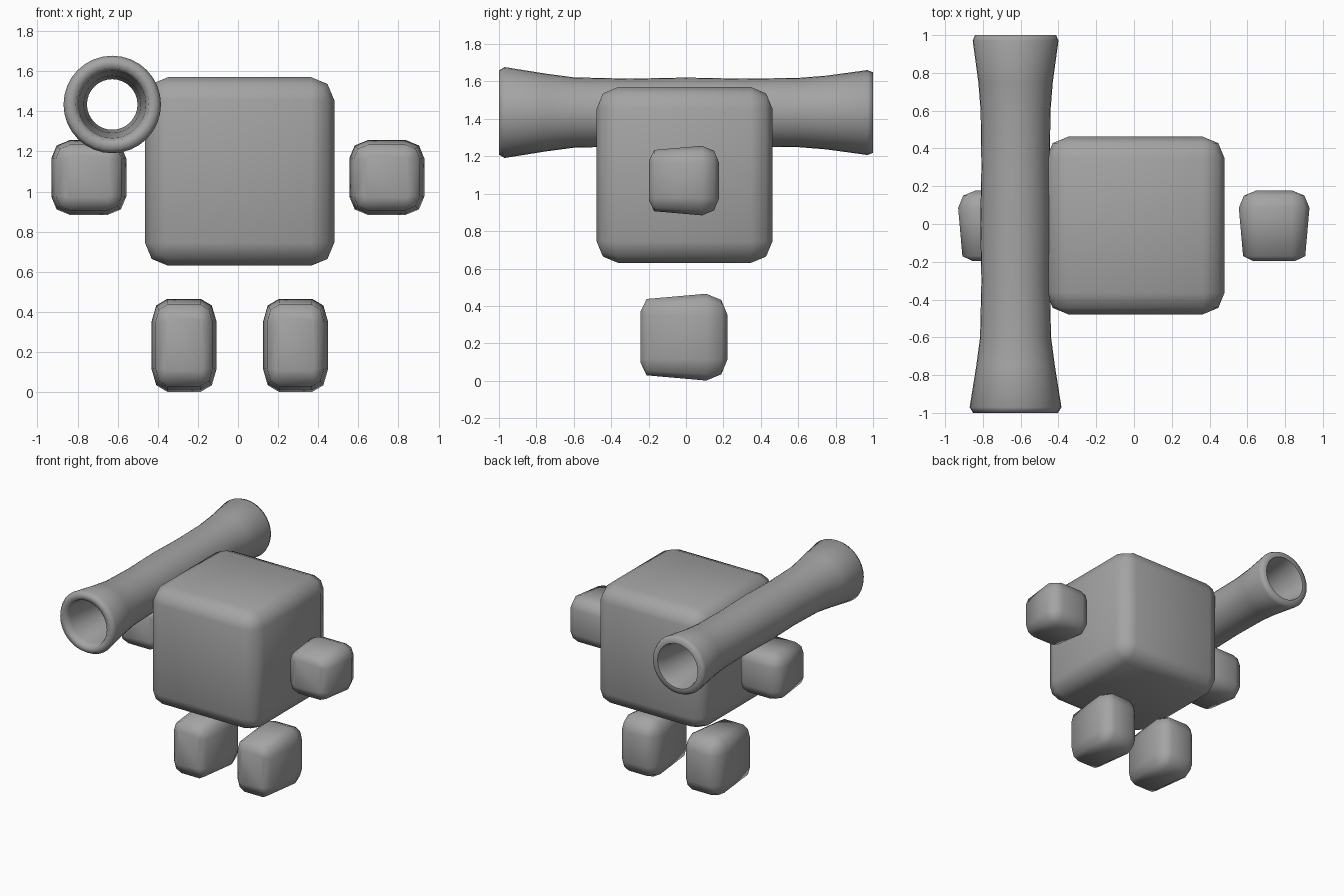
import bpy, bmesh, math

if "Cube" in bpy.data.objects:
    bpy.data.objects.remove(bpy.data.objects["Cube"])

grey = bpy.data.materials.new("medium_grey")
grey.diffuse_color = (0.37, 0.37, 0.37, 1)
grey.use_nodes = True
grey.node_tree.nodes["Principled BSDF"].inputs["Base Color"].default_value = grey.diffuse_color


def finish(name, bm, center, size, angle):
    """Turn a bmesh into a smooth, placed object."""
    bmesh.ops.remove_doubles(bm, verts=bm.verts, dist=1e-4)
    for v in bm.verts:
        v.co = [c + s * k for c, s, k in zip(center, size, v.co)]
    bmesh.ops.recalc_face_normals(bm, faces=bm.faces)
    mesh = bpy.data.meshes.new(name)
    bm.to_mesh(mesh)
    bm.free()
    mesh.materials.append(grey)
    mesh.shade_smooth()
    mesh.set_sharp_from_angle(angle=math.radians(angle))
    obj = bpy.data.objects.new(name, mesh)
    bpy.context.collection.objects.link(obj)
    return obj


def bridge(bm, a, b):
    n = len(a)
    for i in range(n):
        j = (i + 1) % n
        bm.faces.new((a[i], a[j], b[j], b[i]))


def soft_block(name, center, half, rings):
    """Rounded block lofted along y; rings hold (y, half side, flat half)."""
    bm = bmesh.new()
    loops = []
    for y, a, b in rings:
        m = b + (a - b) * 0.707
        pts = [(a, b), (m, m), (b, a), (-b, a), (-m, m), (-a, b),
               (-a, -b), (-m, -m), (-b, -a), (b, -a), (m, -m), (a, -b)]
        loops.append([bm.verts.new((x, y, z)) for x, z in pts])
    for a, b in zip(loops, loops[1:]):
        bridge(bm, a, b)
    bm.faces.new(loops[0])
    bm.faces.new(loops[-1])
    bmesh.ops.dissolve_degenerate(bm, edges=bm.edges, dist=1e-4)
    return finish(name, bm, center, half, 75)


# Body: evenly rounded cube
f = 0.755
m = f + (1 - f) * 0.707
body_rings = [(-1, f, f), (-m, m, f), (-f, 1, f), (f, 1, f), (m, m, f), (1, f, f)]
soft_block("body", (0.008, -0.008, 1.1), (0.472, 0.47, 0.47), body_rings)

# Hands and feet: rounded blocks that narrow toward the front
limb_rings = [(-1, 0.58, 0.5), (-0.857, 0.88, 0.5), (0.51, 1, 0.51),
              (0.857, 0.857, 0.51), (1, 0.51, 0.51)]
for side, hand_x, foot_x in (("left", -0.744, -0.269), ("right", 0.742, 0.287)):
    soft_block(side + "_hand", (hand_x, -0.01, 1.07), (0.187, 0.187, 0.186), limb_rings)
    soft_block(side + "_foot", (foot_x, -0.011, 0.233), (0.162, 0.233, 0.232), limb_rings)

# Shoulder tube: open at both ends, flared outside and inside (y, radius)
outer = [(-1, 0.225), (-0.97, 0.243), (-0.75, 0.208), (-0.6, 0.188), (-0.3, 0.181),
         (0, 0.187), (0.3, 0.181), (0.6, 0.185), (0.75, 0.197), (0.97, 0.227), (1, 0.215)]
inner = [(1, 0.175), (0.95, 0.162), (0.7, 0.14), (0.4, 0.126),
         (-0.4, 0.126), (-0.7, 0.142), (-0.95, 0.168), (-1, 0.182)]
SIDES = 32
bm = bmesh.new()
loops = []
for y, r in outer + inner:
    loops.append([bm.verts.new((r * math.cos(t), y, r * math.sin(t)))
                  for t in (2 * math.pi * i / SIDES for i in range(SIDES))])
for a, b in zip(loops, loops[1:] + loops[:1]):
    bridge(bm, a, b)
finish("shoulder_tube", bm, (-0.627, 0, 1.434), (1, 1, 1), 75)
